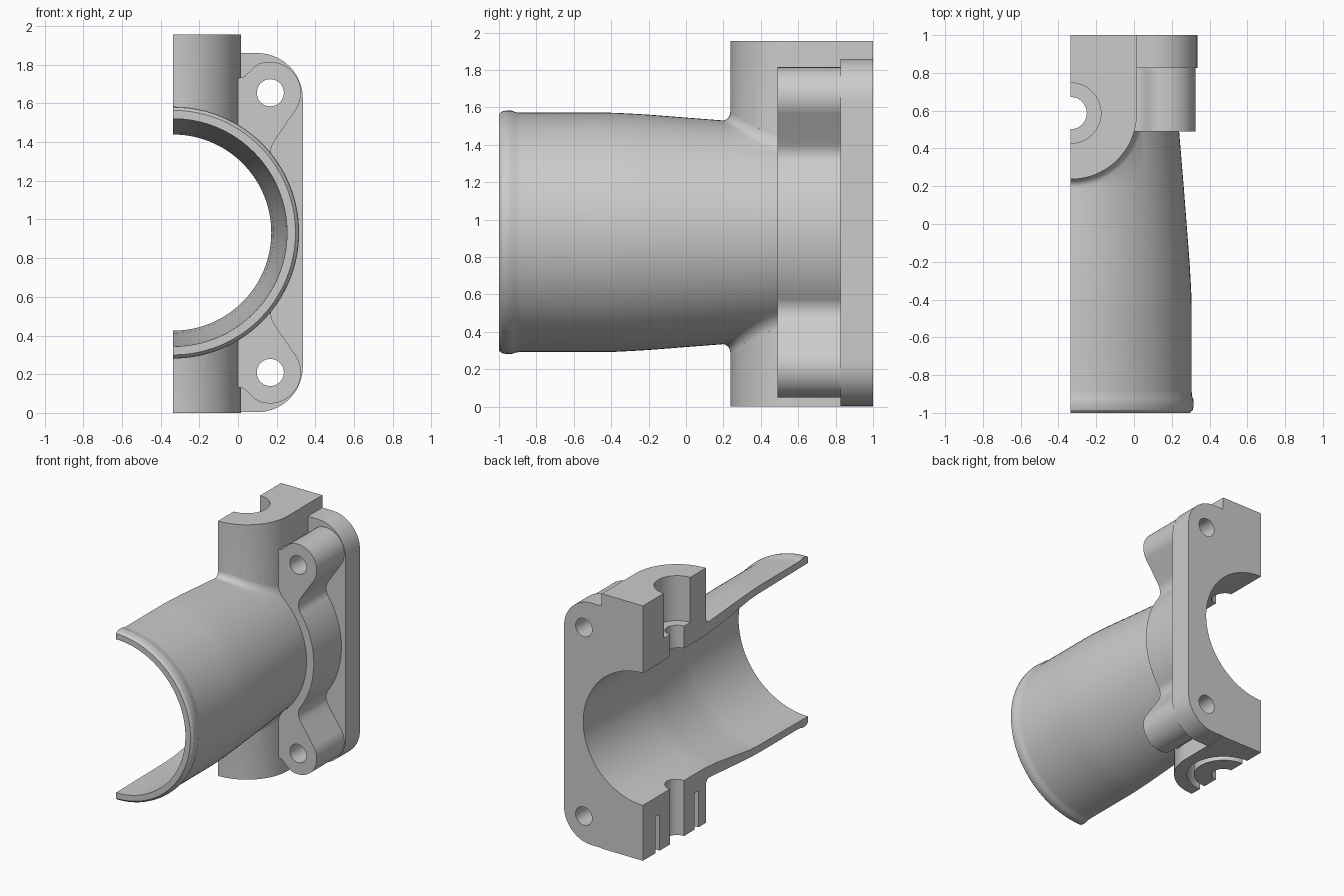
import bpy, bmesh
from math import sin, cos, radians, pi

if "Cube" in bpy.data.objects:
    bpy.data.objects.remove(bpy.data.objects["Cube"])

CUT = -0.335      # section plane, also the x of the bore axis
ZC = 0.932        # height of the bore axis
BY = 0.587        # y of the vertical shaft axis


def make(name, rings, close=False):
    """Solid from a stack of equal-length vertex rings, capped at both ends."""
    bm = bmesh.new()
    vs = [[bm.verts.new(p) for p in r] for r in rings]
    n = len(vs[0])
    pairs = list(zip(vs, vs[1:])) + ([(vs[-1], vs[0])] if close else [])
    for a, b in pairs:
        for i in range(n):
            j = (i + 1) % n
            bm.faces.new((a[i], a[j], b[j], b[i]))
    if not close:
        bm.faces.new(vs[0])
        bm.faces.new(vs[-1])
    bmesh.ops.recalc_face_normals(bm, faces=bm.faces)
    me = bpy.data.meshes.new(name)
    bm.to_mesh(me)
    bm.free()
    ob = bpy.data.objects.new(name, me)
    bpy.context.collection.objects.link(ob)
    return ob


def arc(cx, cy, r, a0, a1, n):
    return [(cx + r * cos(radians(a0 + (a1 - a0) * i / n)),
             cy + r * sin(radians(a0 + (a1 - a0) * i / n))) for i in range(n + 1)]


def circle(cx, cy, r, n=64):
    return arc(cx, cy, r, 0, 360, n)[:-1]


def revolve(name, prof, n=128):
    """Solid of revolution about the bore axis from (y, radius) points."""
    return make(name, [[(CUT + r * cos(2 * pi * i / n), y, ZC + r * sin(2 * pi * i / n))
                        for i in range(n)] for y, r in prof])


def prism_y(name, pts, y0, y1):
    return make(name, [[(x, y, z) for x, z in pts] for y in (y0, y1)])


def prism_z(name, pts, z0, z1):
    return make(name, [[(x, y, z) for x, y in pts] for z in (z0, z1)])


def mirrored(pts):
    """Complete an upper xz outline with its reflection below the axis."""
    return pts + [(x, 2 * ZC - z) for x, z in reversed(pts)]


def boolean(base, tool, op):
    m = base.modifiers.new("bool", 'BOOLEAN')
    m.operation, m.object, m.solver = op, tool, 'EXACT'
    dg = bpy.context.evaluated_depsgraph_get()
    me = bpy.data.meshes.new_from_object(base.evaluated_get(dg))
    base.modifiers.clear()
    base.data = me
    bpy.data.objects.remove(tool)


# Hose spigot with end bead
outer = [(-1, .632), (-.985, .646), (-.96, .651), (-.93, .650), (-.91, .642), (-.88, .640),
         (-.45, .640), (-.38, .639), (-.3, .635), (-.2, .629), (.2, .598), (.5, .573), (.9, .573)]
body = revolve("intake_housing_half", outer)


def tube_r(y):
    for (y0, r0), (y1, r1) in zip(outer, outer[1:]):
        if y <= y1:
            return r0 + (r1 - r0) * (y - y0) / (y1 - y0)
    return outer[-1][1]


# Shaft boss: D-shaped column, overshooting to be trimmed later
R = 0.35
boss = prism_z("boss", arc(CUT, BY, R, 180, 360, 64) + [(CUT + R, 1.1), (CUT - R, 1.1)], -.1, 2.05)

# Collar with two rounded bolt ears
ear = [(-.5, 1.73), (0, 1.73), (.03, 1.738), (.06, 1.765), (.085, 1.79)]
ear += arc(.165, 1.655, .16, 110, -34, 28)
ear += [(.192, 1.412), (.177, 1.385), (.170, 1.36), (.171, 1.335)]
ear += arc(CUT, ZC, .635, 36, 1, 20)
ears = prism_y("ears", mirrored(ear), .49, .9)

# Rear mounting plate with rounded corners
plate_top = [(-.6, 1.86)] + arc(.1, 1.625, .235, 90, 0, 20)
plate = prism_y("plate", mirrored(plate_top), .825, 1.1)

# Small fillet step where the ears meet the plate
for part in (boss, ears, plate):
    boolean(body, part, 'UNION')


# Fillets between the boss and the spigot, top and bottom
def fillet(sign, d=.05):
    prof = [(-.05, -.08), (d, -.02)]
    prof += [(d * (1 - sin(a)), d * (1 - cos(a)) - .002) for a in [radians(t * 15) for t in range(7)]]
    prof += [(-.05, d)]
    rings = []
    for i in range(41):
        t = radians(-102 + i * 2.5)
        ring = []
        for dr, dz in prof:
            x, y = (R + dr) * cos(t), BY + (R + dr) * sin(t)
            z = (tube_r(y) ** 2 - x * x) ** .5 + dz
            ring.append((CUT + x, y, ZC + sign * z))
        rings.append(ring)
    return make("fillet", rings)


for s in (1, -1):
    boolean(body, fillet(s), 'UNION')

# Main bore, flaring toward the open end
bore = revolve("bore", [(-1.1, .592), (-.985, .588), (-.4, .582), (-.3, .577), (.1, .52),
                        (.25, .507), (1.2, .507)])
boolean(body, bore, 'DIFFERENCE')

# Bolt holes through the ears
for s in (1, -1):
    boolean(body, prism_y("bolt_hole", circle(.167, ZC + s * .723, .07, 40), .3, 1.2), 'DIFFERENCE')

# Shaft hole and the bearing seat in the top
boolean(body, prism_z("shaft_hole", circle(CUT, BY, .085), -.2, 2.2), 'DIFFERENCE')
boolean(body, prism_z("bearing_seat", circle(CUT, BY, .16), 1.61, 2.2), 'DIFFERENCE')

# Ring groove in the bottom
groove = make("groove", [[(x, y, z) for x, y in circle(CUT, BY, r)]
                         for r, z in ((.21, -.2), (.26, -.2), (.26, .28), (.21, .28))], close=True)
boolean(body, groove, 'DIFFERENCE')

# Trim to the section plane, rear face, top and bottom
trim = prism_z("trim", [(CUT, -1.2), (1, -1.2), (1, 1), (CUT, 1)], 0, 1.955)
boolean(body, trim, 'INTERSECT')

bpy.context.view_layer.objects.active = body
body.select_set(True)
bpy.ops.object.shade_smooth_by_angle(angle=radians(28))
